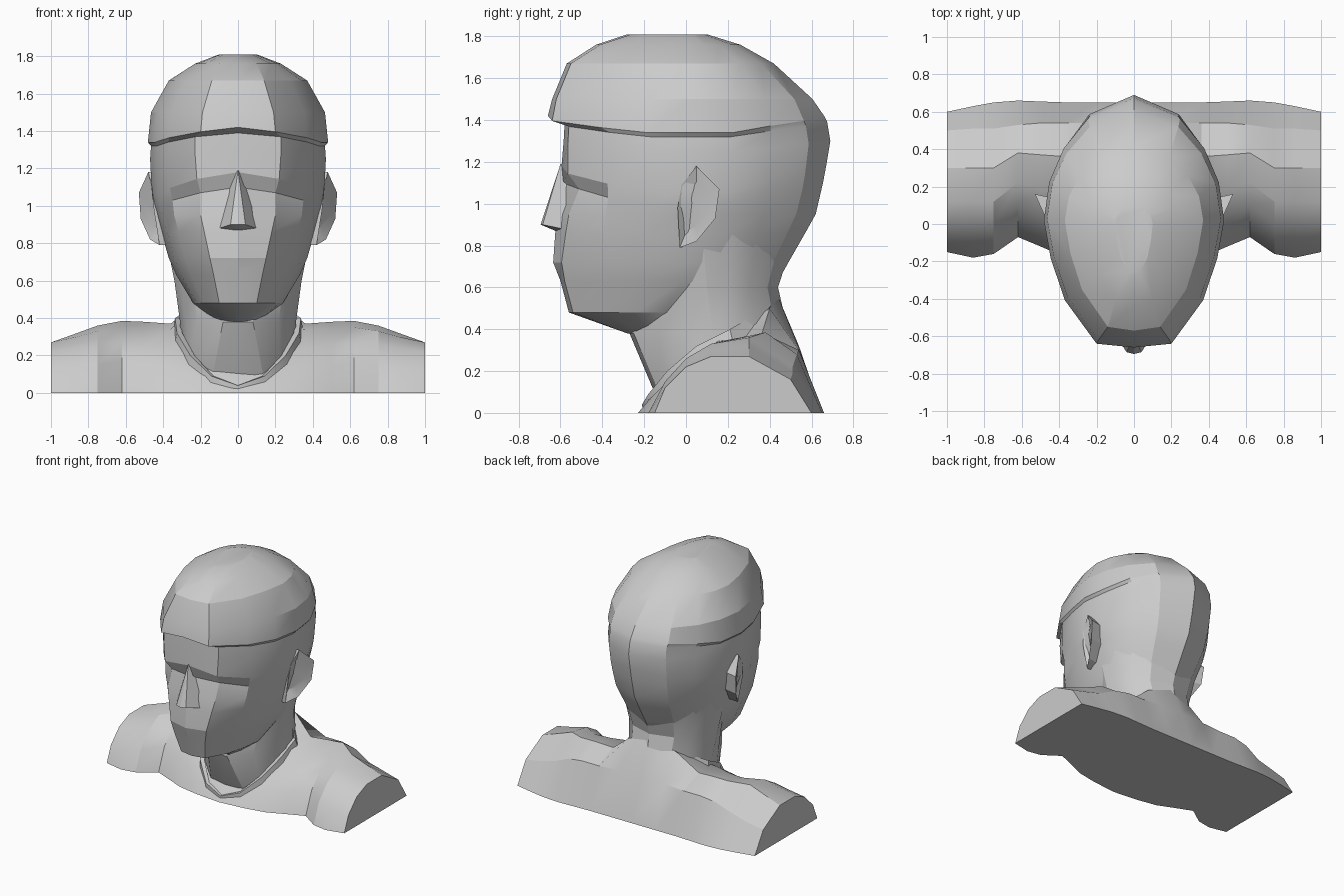
import bpy, bmesh, math

cube = bpy.data.objects.get("Cube")
if cube:
    bpy.data.objects.remove(cube)

clay = bpy.data.materials.new("grey clay")
clay.use_nodes = True
clay.diffuse_color = (0.6, 0.6, 0.6, 1)
clay.node_tree.nodes["Principled BSDF"].inputs["Base Color"].default_value = (0.6, 0.6, 0.6, 1)


def finish(name, bm, angle=25):
    bmesh.ops.remove_doubles(bm, verts=bm.verts, dist=0.0005)
    bmesh.ops.recalc_face_normals(bm, faces=bm.faces)
    mesh = bpy.data.meshes.new(name)
    bm.to_mesh(mesh)
    bm.free()
    mesh.materials.append(clay)
    obj = bpy.data.objects.new(name, mesh)
    bpy.context.collection.objects.link(obj)
    mesh.shade_smooth()
    mesh.set_sharp_from_angle(angle=math.radians(angle))
    return obj


def loft(name, rings, closed=False, angle=25):
    """Skin a list of equal loops of points, capped unless closed."""
    bm = bmesh.new()
    loops = [[bm.verts.new(p) for p in ring] for ring in rings]
    pairs = list(zip(loops, loops[1:]))
    if closed:
        pairs.append((loops[-1], loops[0]))
    else:
        bm.faces.new(loops[0])
        bm.faces.new(loops[-1])
    for a, b in pairs:
        for i in range(len(a)):
            j = (i + 1) % len(a)
            bm.faces.new((a[i], a[j], b[j], b[i]))
    return finish(name, bm, angle)


def mirrored(half):
    """Complete a half loop that starts and ends on the centre plane."""
    return half + [(-x, y, z) for x, y, z in half[-2:0:-1]]


def egg(z, front, flat, width, mid, back, recess=0.02, drop=0.0):
    """Horizontal egg section: flat front, widest at mid, narrow back."""
    depth, rear, spread = mid - front, back - mid, width - flat
    return mirrored([
        (0, front, z),
        (flat, front + recess, z - drop * 0.3),
        (flat + spread * 0.6, mid - depth * 0.63, z - drop * 0.7),
        (flat + spread * 0.87, mid - depth * 0.3, z - drop),
        (width, mid, z - drop),
        (width * 0.94, mid + rear * 0.32, z - drop),
        (width * 0.78, mid + rear * 0.6, z - drop * 0.6),
        (width * 0.51, mid + rear * 0.85, z - drop * 0.3),
        (0, back, z)])


# Head: jaw, face, eye sockets under slanted brows, overhanging hair and crown
loft("head", [
    egg(0.38, -0.28, 0.03, 0.12, -0.1, 0.2),
    egg(0.48, -0.56, 0.1, 0.24, -0.1, 0.3),
    egg(0.63, -0.6, 0.13, 0.33, -0.02, 0.44),
    egg(0.72, -0.635, 0.15, 0.37, 0, 0.49, 0.04),
    egg(0.86, -0.625, 0.18, 0.41, 0, 0.57, 0.05),
    egg(0.95, -0.61, 0.2, 0.435, 0, 0.62, 0.05),
    egg(1.1, -0.59, 0.2, 0.45, 0, 0.655, 0.08, 0.1),
    egg(1.18, -0.595, 0.22, 0.46, 0, 0.67, 0.03, 0.12),
    egg(1.3, -0.585, 0.23, 0.47, 0, 0.69, 0.02, 0.05),
    egg(1.39, -0.58, 0.23, 0.465, 0, 0.675, 0.02, 0.07),
    egg(1.42, -0.66, 0.2, 0.482, 0.02, 0.66, 0.02, 0.08),
    egg(1.5, -0.64, 0.19, 0.465, 0.03, 0.605),
    egg(1.67, -0.57, 0.14, 0.37, 0.02, 0.42),
    egg(1.76, -0.43, 0.1, 0.23, 0, 0.26),
    egg(1.81, -0.28, 0.03, 0.1, 0, 0.1)], angle=20)

# Neck
loft("neck", [
    egg(0.01, -0.1, 0.14, 0.3, 0.15, 0.56),
    egg(0.12, -0.16, 0.13, 0.3, 0.15, 0.55),
    egg(0.38, -0.27, 0.08, 0.31, 0.13, 0.49),
    egg(0.6, -0.2, 0.1, 0.34, 0.1, 0.44),
    egg(0.85, -0.1, 0.2, 0.39, 0.08, 0.52)])

# Shoulders and chest: side-on sections (y, z) from the middle out to the arm cut
sections = [
    (0, [(-.23, 0), (-.2, .03), (-.12, .15), (.2, .32), (.43, .58), (.54, .32), (.65, 0)]),
    (.2, [(-.21, 0), (-.16, .08), (-.05, .18), (.18, .36), (.4, .5), (.54, .31), (.65, 0)]),
    (.36, [(-.18, 0), (-.1, .14), (0, .24), (.15, .34), (.36, .37), (.54, .3), (.65, 0)]),
    (.5, [(-.12, 0), (-.05, .15), (.05, .25), (.19, .34), (.37, .38), (.54, .3), (.655, 0)]),
    (.62, [(-.07, 0), (0, .17), (.1, .28), (.22, .35), (.38, .385), (.53, .28), (.66, 0)]),
    (.75, [(-.16, 0), (-.1, .15), (0, .26), (.12, .33), (.3, .36), (.51, .22), (.65, 0)]),
    (.86, [(-.18, 0), (-.11, .13), (0, .24), (.12, .3), (.3, .32), (.51, .19), (.63, 0)]),
    (1, [(-.15, 0), (-.1, .12), (0, .22), (.12, .27), (.3, .27), (.5, .16), (.6, 0)])]
right = [(-x, points) for x, points in sections[:0:-1]]
loft("shoulders", [[(x, y, z) for y, z in points] for x, points in right + sections])

# Collar: a thin band round the neck, sinking into the nape
path = mirrored([(0, -.2, .02), (.14, -.17, .07), (.25, -.08, .18), (.32, .06, .3),
                 (.33, .22, .38), (.21, .36, .46), (0, .38, .48)])
collar = []
for x, y, z in path:
    collar.append([(x * 1.06, y * 1.03, max(z - 0.05, 0)), (x * 1.02, y - 0.01, z + 0.02),
                   (x * 0.93, y + 0.01, z + 0.02), (x * 0.93, y + 0.01, max(z - 0.05, 0))])
loft("collar", collar, closed=True, angle=35)

# Nose: a wedge from the bridge to the tip
bm = bmesh.new()
for p in [(0, -.6, 1.19), (0, -.695, .9), (0, -.6, .86)]:
    bm.verts.new(p)
for s in (-1, 1):
    for p in [(.04, -.685, .9), (.1, -.59, .88), (.08, -.5, 1.1), (.08, -.5, .9)]:
        bm.verts.new((s * p[0], p[1], p[2]))
bmesh.ops.convex_hull(bm, input=bm.verts)
finish("nose", bm, 15)

# Ears: an angled rim with a sunken centre
rim = [(.48, .05, 1.18), (.53, .16, 1.07), (.52, .14, .93), (.47, .05, .82),
       (.42, -.03, .79), (.45, -.04, .98), (.46, -.02, 1.09)]
for side, name in ((1, "left_ear"), (-1, "right_ear")):
    base = [(side * 0.38, y * 0.8, z) for x, y, z in rim]
    edge = [(side * x, y, z) for x, y, z in rim]
    bowl = [(side * (x - 0.02), 0.05 + (y - 0.05) * 0.6, 0.99 + (z - 0.99) * 0.6)
            for x, y, z in rim]
    loft(name, [base, edge, bowl], angle=20)
